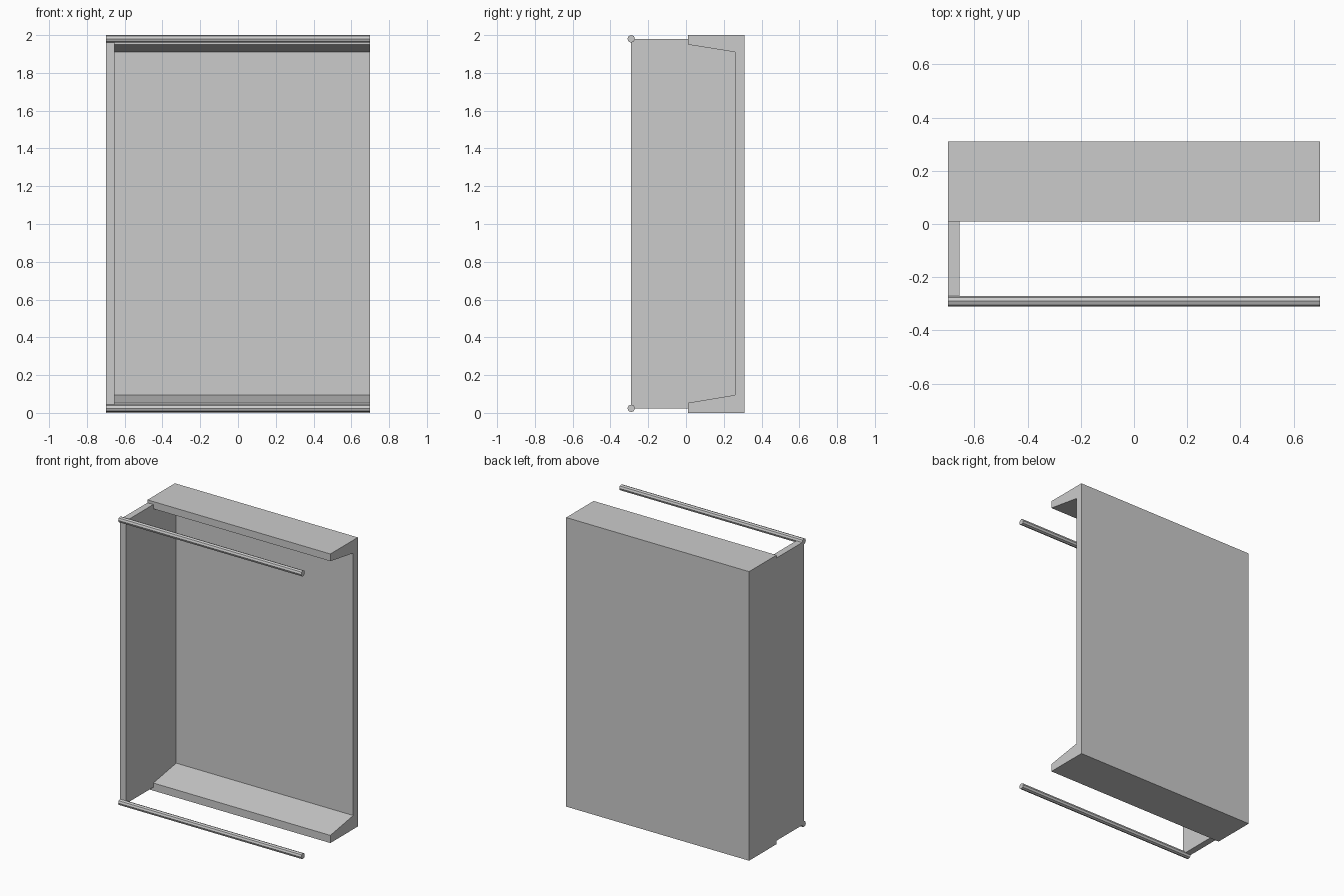
import bpy, bmesh, math

if "Cube" in bpy.data.objects:
    bpy.data.objects.remove(bpy.data.objects["Cube"])


def extrude_profile(name, profile, x0, x1):
    """Extrude a (y, z) outline along x."""
    bm = bmesh.new()
    face = bm.faces.new([bm.verts.new((x0, y, z)) for y, z in profile])
    res = bmesh.ops.extrude_face_region(bm, geom=[face])
    verts = [g for g in res["geom"] if isinstance(g, bmesh.types.BMVert)]
    bmesh.ops.translate(bm, verts=verts, vec=(x1 - x0, 0, 0))
    bmesh.ops.recalc_face_normals(bm, faces=bm.faces)
    mesh = bpy.data.meshes.new(name)
    bm.to_mesh(mesh)
    bm.free()
    obj = bpy.data.objects.new(name, mesh)
    bpy.context.collection.objects.link(obj)
    return obj


HALF = 0.70
INNER = -0.655          # inside face of the side panel
FRONT = -0.29           # rod axis and front edge of the side panel
LOW, HIGH = 0.024, 1.98

# Sloped inside of the back shell, shared with the side panel
inside = [(0.01, 0.053), (0.26, 0.095), (0.26, 1.91), (0.01, 1.95)]

# Back shell with top and bottom flanges
extrude_profile("back_shell",
                [(0.01, 0), (0.31, 0), (0.31, 2), (0.01, 2)] + inside[::-1],
                -HALF, HALF)

# Side panel fitted into the shell
extrude_profile("side_panel",
                [(FRONT, LOW), (0.01, LOW)] + inside + [(0.01, HIGH), (FRONT, HIGH)],
                -HALF, INNER)

# Eight-sided front rods
for name, z in (("bottom_rod", LOW), ("top_rod", HIGH)):
    ring = [(FRONT + 0.02 * math.cos(i * math.pi / 4),
             z + 0.02 * math.sin(i * math.pi / 4)) for i in range(8)]
    extrude_profile(name, ring, -HALF, HALF)
